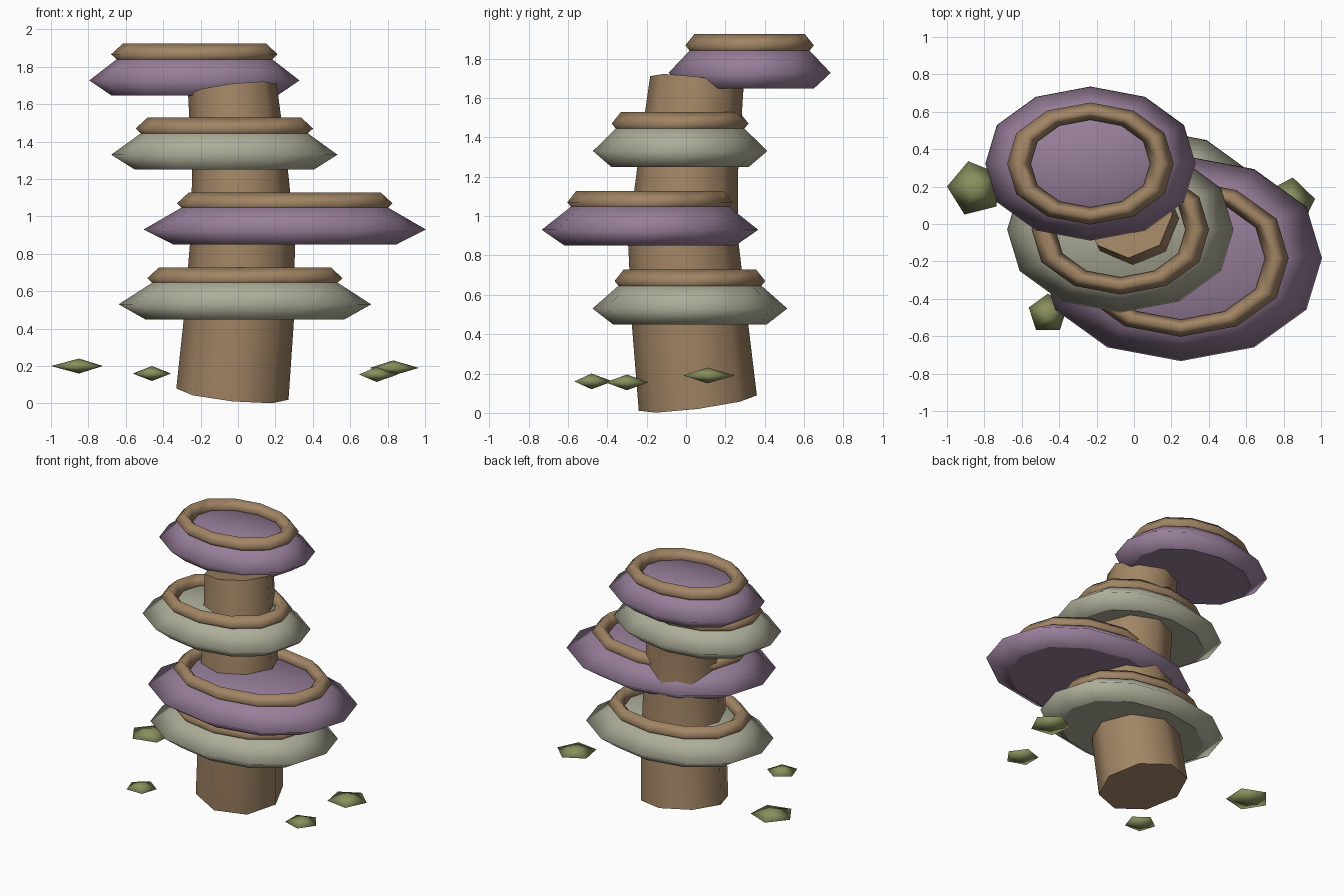
import bpy, bmesh, math

cube = bpy.data.objects.get("Cube")
if cube:
    bpy.data.objects.remove(cube, do_unlink=True)


def material(name, rgb):
    m = bpy.data.materials.new(name)
    m.use_nodes = True
    m.diffuse_color = (*rgb, 1)
    bsdf = next(n for n in m.node_tree.nodes if n.type == 'BSDF_PRINCIPLED')
    bsdf.inputs["Base Color"].default_value = (*rgb, 1)
    bsdf.inputs["Roughness"].default_value = 0.8
    return m


BARK = material("bark brown", (0.36, 0.235, 0.13))
PURPLE = material("dusty purple", (0.31, 0.21, 0.32))
PALE = material("pale sage", (0.42, 0.42, 0.32))
OLIVE = material("olive green", (0.25, 0.28, 0.11))


def finish(bm, name, mat, sharp_angle):
    """Turn a bmesh into an object, smooth except where edges are steep."""
    bmesh.ops.recalc_face_normals(bm, faces=bm.faces)
    for f in bm.faces:
        f.smooth = True
    for e in bm.edges:
        if e.calc_face_angle(0) > math.radians(sharp_angle):
            e.smooth = False
    mesh = bpy.data.meshes.new(name)
    bm.to_mesh(mesh)
    bm.free()
    mesh.materials.append(mat)
    ob = bpy.data.objects.new(name, mesh)
    bpy.context.collection.objects.link(ob)
    return ob


def bridge(bm, a, b):
    n = len(a)
    for i in range(n):
        j = (i + 1) % n
        bm.faces.new((a[i], a[j], b[j], b[i]))


def fan(bm, loop, tip):
    v = bm.verts.new(tip)
    for i in range(len(loop)):
        bm.faces.new((loop[i], loop[(i + 1) % len(loop)], v))


def oval(bm, cx, cy, z, rx, ry, sides=12):
    """A slightly squared-off oval loop."""
    loop = []
    for i in range(sides):
        a = 2 * math.pi * i / sides
        c = math.cos(a)
        loop.append(bm.verts.new((cx + rx * c * (1.04 - 0.04 * c ** 8),
                                  cy + ry * math.sin(a), z)))
    return loop


# Trunk: gently bowed, tapering, eight-sided; each ring leans with the bend
def trunk():
    # x, y, z, radius, lean x, lean y
    rings = [(-0.03, 0.06, 0.05, 0.30, 0.10, -0.13),
             (0.005, 0.02, 0.45, 0.293, 0.07, -0.09),
             (0.025, -0.015, 0.88, 0.28, 0, 0),
             (0.01, 0.01, 1.25, 0.255, -0.06, 0.07),
             (-0.03, 0.055, 1.68, 0.237, -0.12, 0.13)]
    bm = bmesh.new()
    loops = []
    for x, y, z, r, lx, ly in rings:
        loop = []
        for i in range(8):
            a = i * math.pi / 4
            dx, dy = r * math.cos(a), r * math.sin(a)
            loop.append(bm.verts.new((x + dx, y + dy, z - lx * dx - ly * dy)))
        loops.append(loop)
    for a, b in zip(loops, loops[1:]):
        bridge(bm, a, b)
    bm.faces.new(loops[0])
    bm.faces.new(loops[-1])
    finish(bm, "trunk", BARK, 60)


# Shelf cap: flat underside, sharp rim, low dome on top
def shelf(name, cx, cy, z, rx, ry, mat):
    bm = bmesh.new()
    profile = [(0.79, -0.08), (1, 0), (0.72, 0.122)]
    loops = [oval(bm, cx, cy, z + h, rx * s, ry * s) for s, h in profile]
    for a, b in zip(loops, loops[1:]):
        bridge(bm, a, b)
    under = bm.faces.new(loops[0])
    fan(bm, loops[-1], (cx, cy, z + 0.14))
    ob = finish(bm, name, mat, 180)
    # keep the flat underside crisp
    mesh = ob.data
    for p in mesh.polygons:
        if len(p.vertices) > 4:
            p.use_smooth = False
            keys = set(p.edge_keys)
    for e in mesh.edges:
        if e.key in keys:
            e.use_edge_sharp = True


# Rim ring: four-sided tube sitting on a shelf cap
def rim(name, cx, cy, z, rx, ry):
    bm = bmesh.new()
    squash = ry / rx
    loops = []
    for k in range(4):
        a = k * math.pi / 2
        r = 0.68 * rx + 0.063 * math.cos(a)
        loops.append(oval(bm, cx, cy, z + 0.14 + 0.058 * math.sin(a),
                          r, r * squash))
    for k in range(4):
        bridge(bm, loops[k], loops[(k + 1) % 4])
    finish(bm, name, BARK, 120)


# Floating leaf tuft: flat five-sided double pyramid
def tuft(name, x, y, z, r, turn):
    bm = bmesh.new()
    loop = []
    for i in range(5):
        a = math.radians(turn + 72 * i)
        loop.append(bm.verts.new((x + r * math.cos(a), y + r * math.sin(a), z)))
    for side in (1, -1):
        fan(bm, loop, (x, y, z + side * 0.04))
    finish(bm, name, OLIVE, 180)


trunk()

shelves = [("lowest", 0.037, 0.02, 0.53, 0.675, 0.495, PALE),
           ("lower", 0.25, -0.183, 0.93, 0.755, 0.55, PURPLE),
           ("upper", -0.073, -0.03, 1.33, 0.605, 0.443, PALE),
           ("top", -0.233, 0.323, 1.727, 0.562, 0.412, PURPLE)]
for name, cx, cy, z, rx, ry, mat in shelves:
    shelf(name + "_shelf", cx, cy, z, rx, ry, mat)
    rim(name + "_rim", cx, cy, z, rx, ry)

tuft("back_right_tuft", -0.85, 0.19, 0.2, 0.15, 32)
tuft("front_right_tuft", -0.46, -0.48, 0.16, 0.108, 90)
tuft("front_left_tuft", 0.74, -0.30, 0.155, 0.115, 0)
tuft("back_left_tuft", 0.83, 0.11, 0.19, 0.14, 82)
